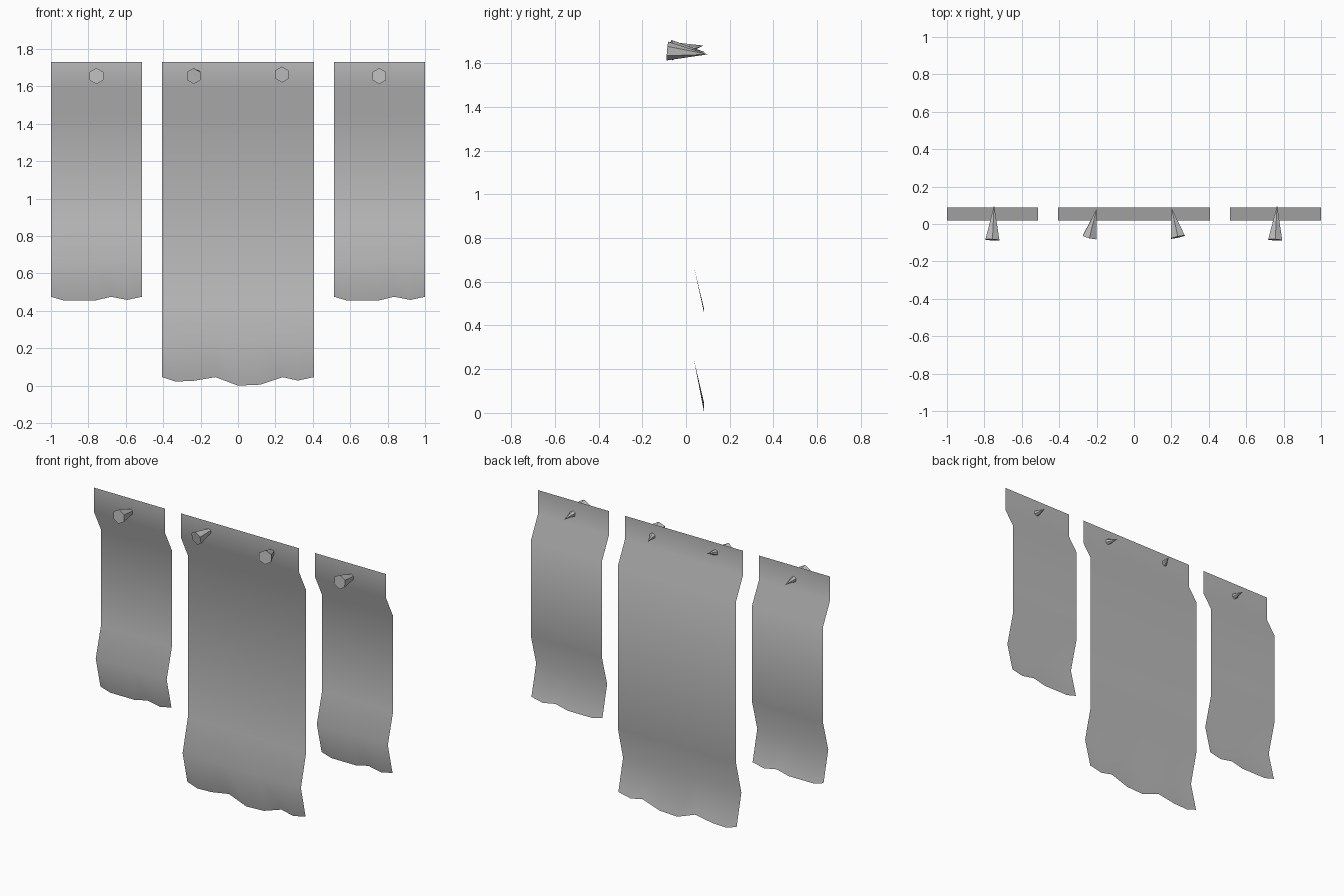
import bpy, bmesh
from mathutils import Vector, Matrix

cube = bpy.data.objects.get("Cube")
if cube:
    bpy.data.objects.remove(cube, do_unlink=True)


def make_material(name, rgb):
    mat = bpy.data.materials.new(name)
    mat.use_nodes = True
    mat.diffuse_color = (*rgb, 1)
    mat.node_tree.nodes["Principled BSDF"].inputs["Base Color"].default_value = (*rgb, 1)
    return mat


grey = make_material("plain_grey", (0.5, 0.5, 0.5))


def add_object(name, bm, smooth):
    mesh = bpy.data.meshes.new(name)
    bm.to_mesh(mesh)
    bm.free()
    for face in mesh.polygons:
        face.use_smooth = smooth
    mesh.materials.append(grey)
    obj = bpy.data.objects.new(name, mesh)
    bpy.context.collection.objects.link(obj)


# Hanging cloth: a sheet that ripples back and forth, with a ragged hem
TOP_FOLDS = [(0.02, 1.73), (0.02, 1.58), (0.088, 1.445)]


def banner(name, centre, lower_folds, hem):
    bm = bmesh.new()
    rows = [[bm.verts.new((centre + x, y, z)) for x, _ in hem]
            for y, z in TOP_FOLDS + lower_folds]
    rows.append([bm.verts.new((centre + x, 0.083, z)) for x, z in hem])
    for upper, lower in zip(rows, rows[1:]):
        for c in range(len(hem) - 1):
            bm.faces.new((upper[c], lower[c], lower[c + 1], upper[c + 1]))
    add_object(name, bm, True)


side_hem = [(-0.243, 0.475), (-0.175, 0.455), (-0.005, 0.455),
            (0.078, 0.475), (0.165, 0.458), (0.243, 0.475)]
side_folds = [(0.088, 0.85), (0.037, 0.665)]
centre_hem = [(-0.405, 0.045), (-0.335, 0.022), (-0.24, 0.025), (-0.12, 0.045),
              (0, 0), (0.12, 0.005), (0.24, 0.045), (0.32, 0.027), (0.405, 0.045)]
centre_folds = [(0.088, 0.44), (0.037, 0.24)]

banner("right_banner", -0.757, side_folds, side_hem)
banner("left_banner", 0.757, side_folds, side_hem)
banner("centre_banner", 0, centre_folds, centre_hem)


# Six-sided pegs driven through the cloth, each from head to tip
def peg(name, head, tip):
    head, tip = Vector(head), Vector(tip)
    axis = tip - head
    turn = axis.to_track_quat('Z', 'Y').to_matrix().to_4x4()
    bm = bmesh.new()
    bmesh.ops.create_cone(bm, cap_ends=True, segments=6, radius1=0.043, radius2=0,
                          depth=axis.length,
                          matrix=Matrix.Translation((head + tip) / 2) @ turn)
    bmesh.ops.remove_doubles(bm, verts=bm.verts, dist=0.0001)
    bmesh.ops.recalc_face_normals(bm, faces=bm.faces)
    add_object(name, bm, False)


peg("right_outer_peg", (-0.757, -0.085, 1.655), (-0.748, 0.1, 1.64))
peg("right_inner_peg", (-0.237, -0.07, 1.655), (-0.2, 0.08, 1.68))
peg("left_inner_peg", (0.235, -0.07, 1.663), (0.2, 0.087, 1.65))
peg("left_outer_peg", (0.755, -0.085, 1.655), (0.765, 0.1, 1.64))
